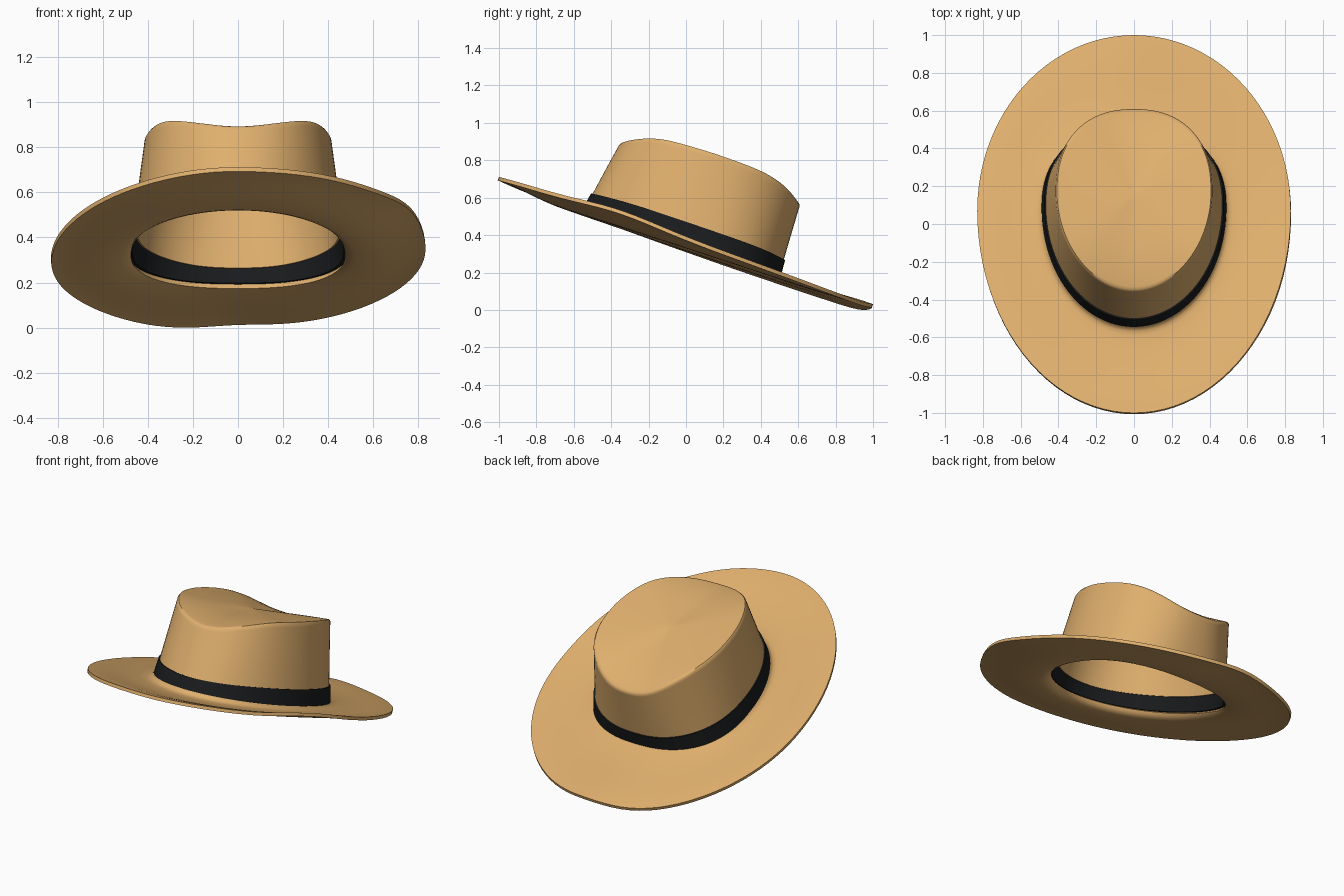
import bpy, math

if "Cube" in bpy.data.objects:
    bpy.data.objects.remove(bpy.data.objects["Cube"])

N = 96
THICK = 0.02


def material(name, rgb):
    m = bpy.data.materials.new(name)
    m.diffuse_color = (*rgb, 1)
    m.use_nodes = True
    m.node_tree.nodes["Principled BSDF"].inputs["Base Color"].default_value = m.diffuse_color
    return m


felt = material("tan_felt", (0.74, 0.43, 0.155))
ribbon = material("black_ribbon", (0.01, 0.011, 0.012))


def egg(th, half, mid, front, back, p_front, p_back):
    """Egg outline: separate front / back lengths and squareness."""
    c, s = math.cos(th), math.sin(th)
    p = p_back if s > 0 else p_front
    reach = back - mid if s > 0 else mid - front
    x = math.copysign(abs(c) ** (2 / p), c) * half
    y = mid + math.copysign(abs(s) ** (2 / p), s) * reach
    return x, y


def edge_line(th):
    return egg(th, 0.83, 0.07, -1.0, 1.0, 2.0, 2.0)


def base_line(th):
    return egg(th, 0.489, 0.08, -0.545, 0.51, 2.0, 2.4)


def rim_line(th):
    return egg(th, 0.414, 0.17, -0.355, 0.61, 1.95, 2.3)


def tilt(y):
    return 0.38 - 0.335 * y


def base_z(y):
    return 0.372 - 0.346 * y


# side profile of the crown top (y, z)
TOP = [(-0.5, 0.82), (-0.36, 0.888), (-0.3, 0.907), (-0.2, 0.917), (-0.1, 0.907), (0.05, 0.867),
       (0.2, 0.82), (0.4, 0.744), (0.5, 0.686), (0.56, 0.631), (0.61, 0.567), (0.7, 0.45)]


def top_z(y):
    for i in range(1, len(TOP) - 2):
        (y0, z0), (y1, z1) = TOP[i], TOP[i + 1]
        if y <= y1 or i == len(TOP) - 3:
            m0 = (z1 - TOP[i - 1][1]) / (y1 - TOP[i - 1][0])
            m1 = (TOP[i + 2][1] - z0) / (TOP[i + 2][0] - y0)
            h = y1 - y0
            t = min(1, max(0, (y - y0) / h))
            return ((2*t**3 - 3*t**2 + 1) * z0 + (t**3 - 2*t**2 + t) * h * m0
                    + (3*t**2 - 2*t**3) * z1 + (t**3 - t**2) * h * m1)


def mix(a, b, t):
    return a + (b - a) * t


def bump(th, centre, width):
    d = (th - centre + math.pi) % (2 * math.pi) - math.pi
    return math.exp(-(d / width) ** 2)


def brim_point(th, t, roll):
    (x0, y0), (x1, y1) = edge_line(th), base_line(th)
    x, y = mix(x0, x1, t), mix(y0, y1, t)
    c, s = math.cos(th), math.sin(th)
    # sagging left side, dip at back left, raised wave at front right
    warp = (0.032 * c - 0.022 - 0.02 * s) * c * c / (c * c + 0.12)
    warp -= 0.016 * bump(th, 1.85, 0.45)
    warp *= (1 - t) ** 1.2
    warp += 0.026 * bump(th, -0.4, 0.28) * (1 - t) ** 2.5
    # shallow dish around the crown, then a roll up to the band
    g = min(1, t / 0.75)
    dish = (0.027 - 0.008 * s) * g * g * (3 - 2 * g)
    return x, y, mix(tilt(y) + warp - dish, base_z(y1), roll)


def wall_point(th, s, inset=0.0):
    (x0, y0), (x1, y1) = base_line(th), rim_line(th)
    x, y = mix(x0, x1, s), mix(y0, y1, s)
    return x * (1 - inset), 0.05 + (y - 0.05) * (1 - inset), mix(base_z(y0), top_z(y1), s)


def top_point(th, k):
    x1, y1 = rim_line(th)
    x, y = x1 * 0.985 * k, mix(0.15, y1, 0.985 * k)
    sheet = mix(top_z(0.15) - 0.025, top_z(y1), k)
    draped = top_z(y) - 0.025 * (1 - k * k)
    return x, y, (sheet + draped) / 2 + 0.003


def loft(name, rings, mat, close_top=False):
    verts = [p for r in rings for p in r]
    faces = [(j*N + i, j*N + (i+1) % N, (j+1)*N + (i+1) % N, (j+1)*N + i)
             for j in range(len(rings) - 1) for i in range(N)]
    if close_top:
        last = (len(rings) - 1) * N
        verts.append((0, 0.15, top_z(0.15) - 0.022))
        faces += [(last + i, last + (i+1) % N, len(verts) - 1) for i in range(N)]
    me = bpy.data.meshes.new(name)
    me.from_pydata(verts, [], faces)
    me.materials.append(mat)
    ob = bpy.data.objects.new(name, me)
    bpy.context.collection.objects.link(ob)
    sol = ob.modifiers.new("thickness", "SOLIDIFY")
    sol.thickness = THICK
    bpy.context.view_layer.objects.active = ob
    ob.select_set(True)
    bpy.ops.object.modifier_apply(modifier="thickness")
    bpy.ops.object.shade_smooth_by_angle(angle=math.radians(50))
    ob.select_set(False)
    return ob


def ring(fn, *args):
    return [fn(2 * math.pi * i / N, *args) for i in range(N)]


# brim, rolling up into the crown at its inner edge
steps = [(t / 10, 0) for t in range(9)] + [(0.9, 0.08), (0.95, 0.3), (0.98, 0.6), (1, 1)]
brim = loft("brim", [ring(brim_point, t, roll) for t, roll in steps], felt)

# hat band around the foot of the crown
band = loft("hat_band", [ring(wall_point, s) for s in (0, 0.06, 0.13, 0.2)], ribbon)

# crown wall and dipped top
wall = [ring(wall_point, s, 0.02 * (1 - s)) for s in (0.18, 0.3, 0.45, 0.6, 0.75, 0.88, 0.95, 0.985)]
top = [ring(top_point, k) for k in (1, 0.97, 0.9, 0.8, 0.65, 0.5, 0.35, 0.2, 0.08)]
crown = loft("crown", wall + top, felt, close_top=True)

# rest the lowest point on the ground
low = min(v.co.z for v in brim.data.vertices)
for ob in (brim, band, crown):
    for v in ob.data.vertices:
        v.co.z -= low
print("low", low)
